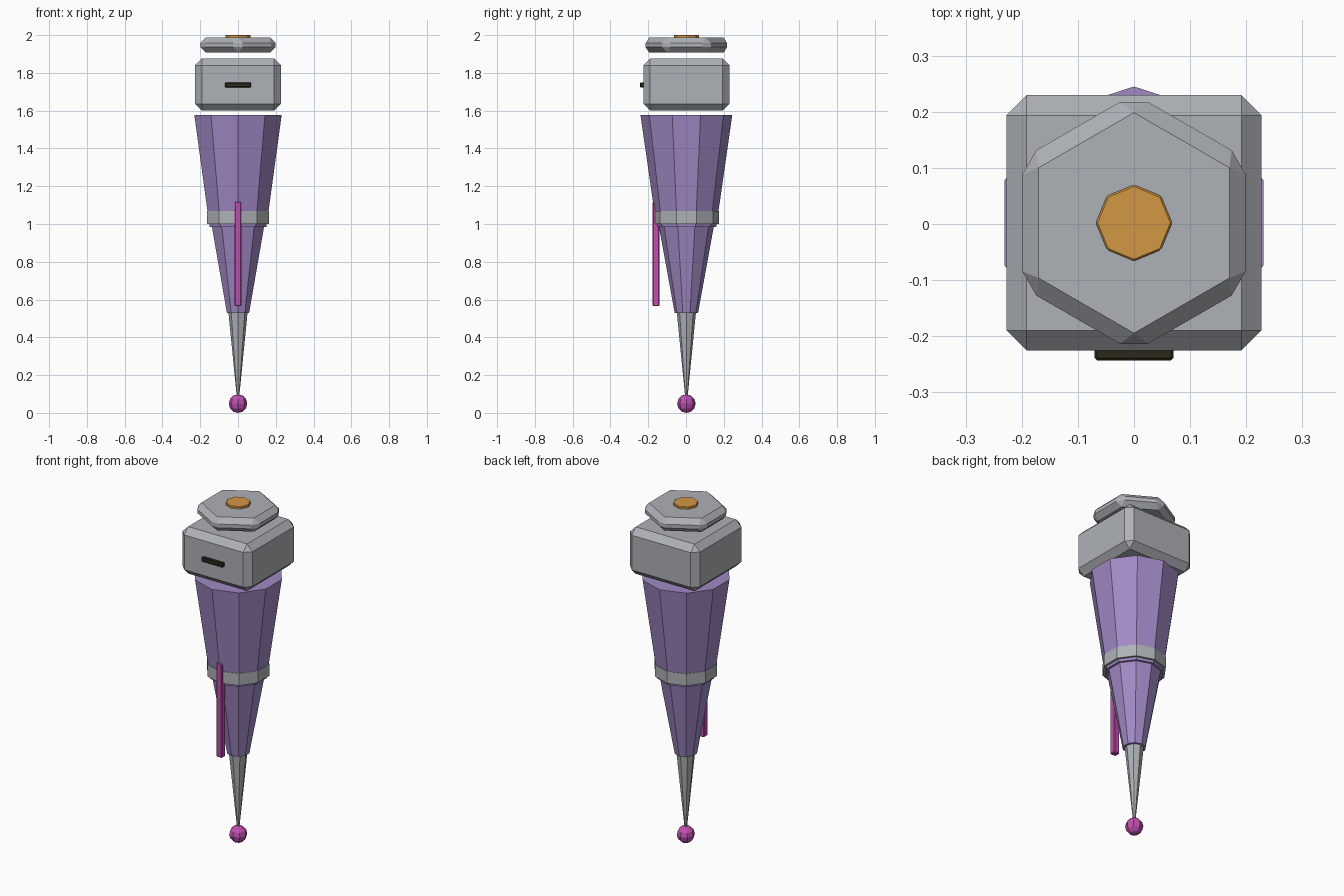
import bpy, math

if "Cube" in bpy.data.objects:
    bpy.data.objects.remove(bpy.data.objects["Cube"])

CY = 0.002  # small offset that centres the whole model in y


def material(name, rgb):
    m = bpy.data.materials.new(name)
    m.diffuse_color = (*rgb, 1)
    m.use_nodes = True
    m.node_tree.nodes["Principled BSDF"].inputs["Base Color"].default_value = m.diffuse_color
    return m


purple = material("purple", (0.36, 0.25, 0.56))
steel = material("steel grey", (0.42, 0.44, 0.47))
magenta = material("magenta", (0.53, 0.08, 0.43))
orange = material("orange", (0.65, 0.31, 0.06))
dark = material("near black", (0.025, 0.022, 0.012))


def finish(name, mat, bevel=0.0, smooth=False):
    ob = bpy.context.object
    ob.name = name
    ob.data.materials.append(mat)
    bpy.ops.object.transform_apply(location=False, rotation=True, scale=True)
    if bevel:
        b = ob.modifiers.new("bevel", 'BEVEL')
        b.width, b.segments, b.limit_method = bevel, 1, 'ANGLE'
        b.angle_limit = math.radians(30)
    if smooth:
        bpy.ops.object.shade_smooth_by_angle(angle=math.radians(30))
    return ob


def frustum(name, mat, sides, z0, z1, r0, r1, bevel=0.0):
    bpy.ops.mesh.primitive_cone_add(vertices=sides, radius1=r0, radius2=r1,
                                    depth=z1 - z0, location=(0, CY, (z0 + z1) / 2))
    return finish(name, mat, bevel)


def box(name, mat, lo, hi, bevel):
    bpy.ops.mesh.primitive_cube_add(size=1, location=[(a + b) / 2 for a, b in zip(lo, hi)])
    bpy.context.object.scale = [b - a for a, b in zip(lo, hi)]
    return finish(name, mat, bevel)


# tip ball and needle
bpy.ops.mesh.primitive_uv_sphere_add(segments=8, ring_count=6, radius=0.049,
                                     location=(0, CY, 0.049))
finish("tip_ball", magenta)
frustum("needle", steel, 8, 0.08, 0.535, 0.006, 0.051)

# tapered body with a collar
frustum("lower_body", purple, 10, 0.53, 0.99, 0.062, 0.146)
frustum("upper_body", purple, 10, 0.985, 1.577, 0.158, 0.243)
frustum("collar", steel, 10, 1.0, 1.07, 0.173, 0.173)

# front clip bar
box("clip", magenta, (-0.018, -0.177, 0.565), (0.018, -0.141, 1.117), 0.004)

# square head with a front slot
box("head_block", steel, (-0.2275, CY - 0.2275, 1.6), (0.2275, CY + 0.2275, 1.876), 0.036)
box("head_slot", dark, (-0.07, -0.243, 1.723), (0.07, -0.20, 1.749), 0.004)

# hexagonal cap with a button
frustum("hex_cap", steel, 6, 1.907, 1.987, 0.23, 0.23, 0.029)
frustum("cap_button", orange, 8, 1.95, 2.0, 0.068, 0.068, 0.003)
